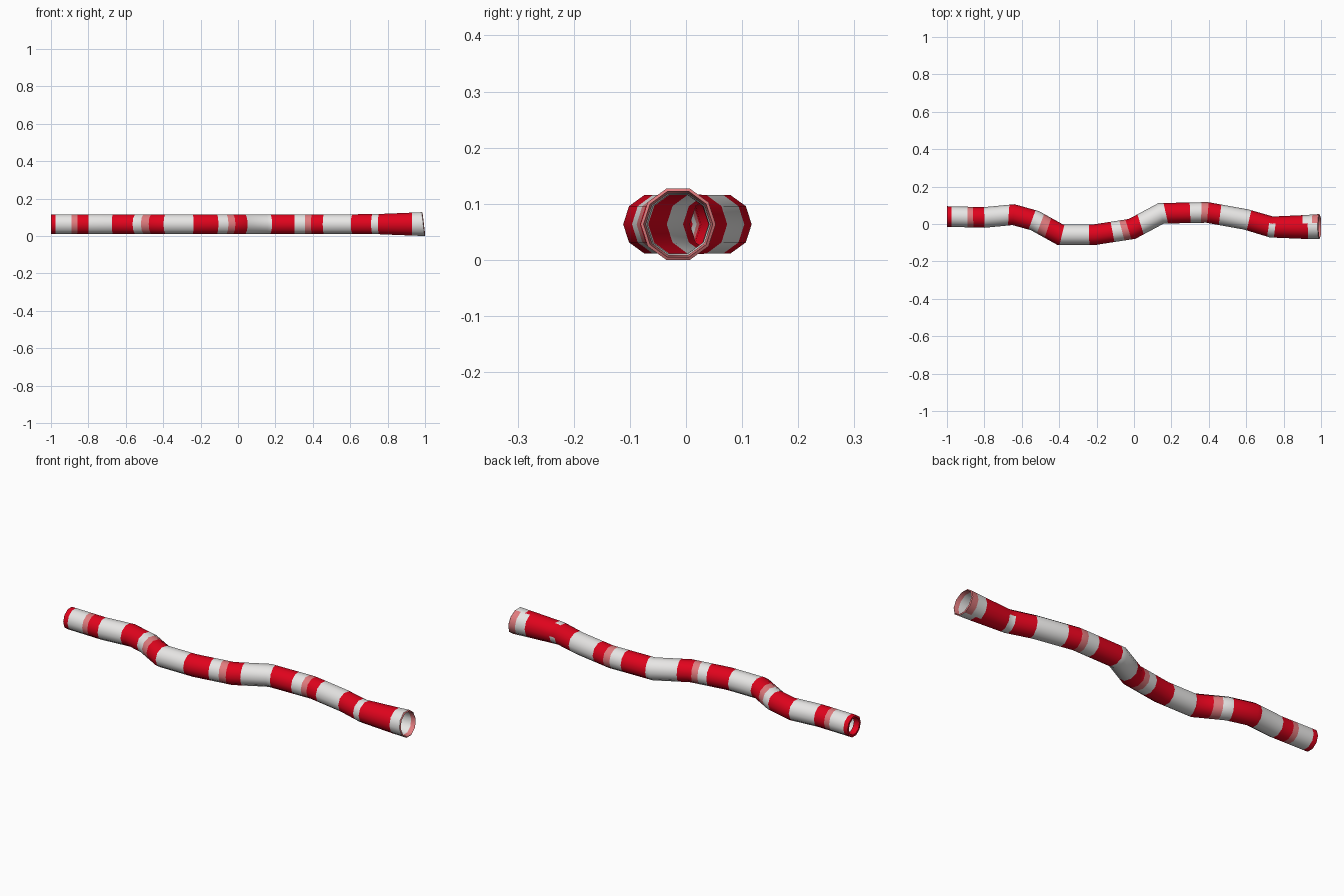
import bpy, math
from mathutils import Vector

if "Cube" in bpy.data.objects:
    bpy.data.objects.remove(bpy.data.objects["Cube"])

SIDES = 10
MID = 0.0635


def material(name, rgb):
    m = bpy.data.materials.new(name)
    m.diffuse_color = (*rgb, 1)
    m.use_nodes = True
    m.node_tree.nodes["Principled BSDF"].inputs["Base Color"].default_value = m.diffuse_color
    return m


mats = [material("white", (0.80, 0.79, 0.78)),
        material("red", (0.75, 0.001, 0.012)),
        material("pink", (0.75, 0.20, 0.21))]
WHITE, RED, PINK = 0, 1, 2

# Winding centre line: x, y, radius
path = [(-1.0, 0.040, 0.055), (-0.80, 0.035, 0.055), (-0.645, 0.050, 0.055),
        (-0.53, 0.018, 0.055), (-0.395, -0.057, 0.055), (-0.21, -0.057, 0.055),
        (-0.01, -0.026, 0.055), (0.145, 0.057, 0.055), (0.39, 0.062, 0.055),
        (0.60, 0.024, 0.055), (0.735, -0.016, 0.056), (0.92, -0.016, 0.064),
        (0.99, -0.014, 0.067)]

# Stripe colour up to each x
stripes = [(-0.975, RED), (-0.89, WHITE), (-0.86, PINK), (-0.80, RED), (-0.67, WHITE),
           (-0.545, RED), (-0.50, WHITE), (-0.46, PINK), (-0.385, RED), (-0.24, WHITE),
           (-0.115, RED), (-0.065, WHITE), (-0.03, PINK), (0.035, RED), (0.17, WHITE),
           (0.30, RED), (0.36, WHITE), (0.395, PINK), (0.46, RED), (0.615, WHITE),
           (0.72, RED), (0.755, WHITE), (0.90, RED), (0.93, RED), (0.955, WHITE),
           (2.0, WHITE)]


def colour_at(x):
    return next(c for end, c in stripes if x < end)


def mitre_ring(k):
    """Decagon lying in the mitre plane between two path segments."""
    pts = [Vector((p[0], p[1], 0)) for p in path]
    here = pts[k]
    d0 = (here - pts[max(k - 1, 0)]).normalized()
    d1 = (pts[min(k + 1, len(pts) - 1)] - here).normalized()
    t = (d0 + d1).normalized()
    if k in (0, len(path) - 1):
        t = Vector((1, 0, 0))
    stretch = 1 / max(t.dot(d1 if d1.length else d0), 0.8)
    side = Vector((-t.y, t.x, 0)) * stretch
    r = path[k][2]
    ring = []
    for i in range(SIDES):
        a = 2 * math.pi * i / SIDES
        p = here + side * (r * math.cos(a))
        p.z = MID + r * math.sin(a)
        if k == len(path) - 1:          # mouth leans slightly
            p.x -= 0.12 * (p.z - MID)
        ring.append(p)
    return ring


def build(name, rings, colours):
    verts = [v for ring in rings for v in ring]
    faces, cols = [], []
    for k in range(len(rings) - 1):
        for i in range(SIDES):
            j = (i + 1) % SIDES
            a, b = k * SIDES, (k + 1) * SIDES
            faces.append((a + i, a + j, b + j, b + i))
            cols.append(colours[k])
    me = bpy.data.meshes.new(name)
    me.from_pydata(verts, [], faces)
    for m in mats:
        me.materials.append(m)
    for poly, c in zip(me.polygons, cols):
        poly.material_index = c
    ob = bpy.data.objects.new(name, me)
    bpy.context.collection.objects.link(ob)
    bpy.ops.object.select_all(action='DESELECT')
    ob.select_set(True)
    bpy.context.view_layer.objects.active = ob
    bpy.ops.object.shade_smooth_by_angle(angle=math.radians(45))
    return ob


# Striped tube: bend rings plus cut rings at every stripe edge
bends = [mitre_ring(k) for k in range(len(path))]
rings, colours = [bends[0]], []
for k in range(len(path) - 1):
    x0, x1 = path[k][0], path[k + 1][0]
    stops = [x for x, _ in stripes if x0 + 0.002 < x < x1 - 0.002] + [x1]
    last = x0
    for x in stops:
        f = (x - x0) / (x1 - x0)
        rings.append([p.lerp(q, f) for p, q in zip(bends[k], bends[k + 1])])
        colours.append(colour_at((last + x) / 2))
        last = x
tube = build("striped_tube", rings, colours)

# Stripes that differ on the back: closed white gap, earlier white, pink lip
for p in tube.data.polygons:
    x, n = p.center.x, p.normal
    if 0.70 < x < 0.76 and n.y > 0.5 and n.z > 0:
        p.material_index = RED
    elif n.y > 0.3 and x > 0.90:
        p.material_index = PINK if x > 0.955 else WHITE


def shrunk(ring, scale, dx):
    c = sum(ring, Vector()) / SIDES
    return [c + (p - c) * scale + Vector((dx, 0, 0)) for p in ring]


# Wide mouth: pink rim with a white lining
mouth = bends[-1]
build("mouth_rim", [mouth, shrunk(mouth, 0.92, 0.004), shrunk(mouth, 0.86, -0.02),
                    shrunk(mouth, 0.82, -0.09)], [PINK, PINK, WHITE])

# Narrow end: red rim turned inward
tail = bends[0]
build("tail_rim", [shrunk(tail, 0.74, 0.03), shrunk(tail, 0.80, 0.0), tail], [RED, RED])
